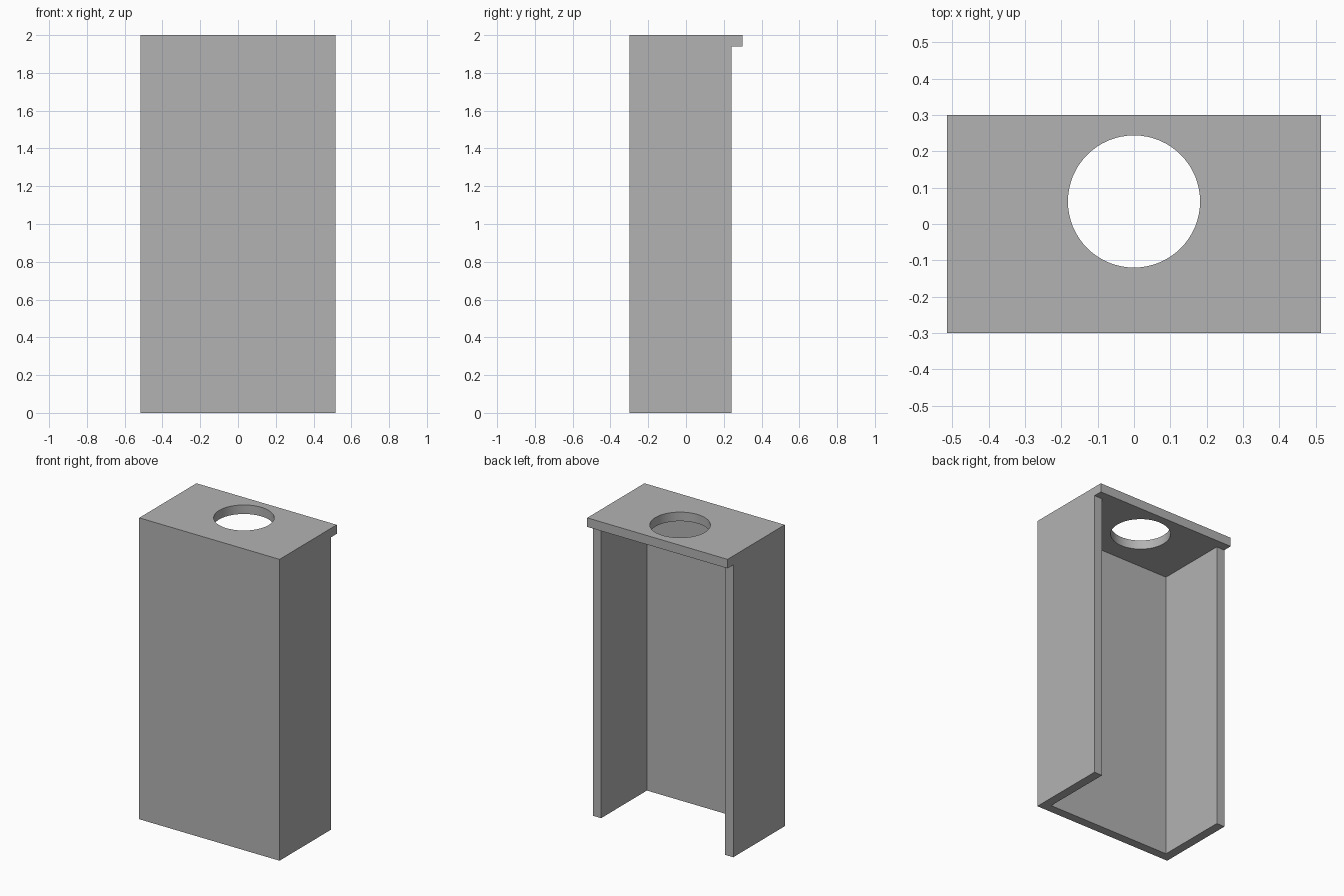
import bpy
import bmesh

if "Cube" in bpy.data.objects:
    bpy.data.objects.remove(bpy.data.objects["Cube"], do_unlink=True)

HALF_W = 0.515      # half width
FRONT = -0.30
WALL_BACK = 0.24
LID_BACK = 0.30
HEIGHT = 2.0
T = 0.06            # sheet thickness
HOLE_Y, HOLE_R = 0.062, 0.182

grey = bpy.data.materials.new("plain grey")
grey.use_nodes = True
colour = (0.45, 0.45, 0.45, 1)
grey.diffuse_color = colour
grey.node_tree.nodes["Principled BSDF"].inputs["Base Color"].default_value = colour


def extrude_outline(name, outline, z0, z1):
    """Prism from a plan outline."""
    bm = bmesh.new()
    face = bm.faces.new([bm.verts.new((x, y, z0)) for x, y in outline])
    result = bmesh.ops.extrude_face_region(bm, geom=[face])
    top = [v for v in result["geom"] if isinstance(v, bmesh.types.BMVert)]
    bmesh.ops.translate(bm, verts=top, vec=(0, 0, z1 - z0))
    bmesh.ops.recalc_face_normals(bm, faces=bm.faces)
    mesh = bpy.data.meshes.new(name)
    bm.to_mesh(mesh)
    bm.free()
    mesh.materials.append(grey)
    obj = bpy.data.objects.new(name, mesh)
    bpy.context.collection.objects.link(obj)
    return obj


# Front panel and side walls: one U-shaped channel, open at the back and bottom
inner = HALF_W - T
half = [(HALF_W, FRONT), (HALF_W, WALL_BACK), (inner, WALL_BACK), (inner, FRONT + T)]
channel = half + [(-x, y) for x, y in reversed(half)]
extrude_outline("channel_walls", channel, 0, HEIGHT - T)

# Lid overhanging at the back
lid = extrude_outline(
    "lid",
    [(-HALF_W, FRONT), (HALF_W, FRONT), (HALF_W, LID_BACK), (-HALF_W, LID_BACK)],
    HEIGHT - T, HEIGHT)

# Round opening through the lid
bpy.ops.mesh.primitive_cylinder_add(vertices=64, radius=HOLE_R, depth=4 * T,
                                    location=(0, HOLE_Y, HEIGHT - T / 2))
cutter = bpy.context.object
cutter.name = "hole_cutter"
cutter.data.materials.append(grey)
cut = lid.modifiers.new("round opening", 'BOOLEAN')
cut.operation = 'DIFFERENCE'
cut.solver = 'EXACT'
cut.object = cutter

bpy.ops.object.select_all(action='DESELECT')
lid.select_set(True)
bpy.context.view_layer.objects.active = lid
bpy.ops.object.modifier_apply(modifier=cut.name)
bpy.data.objects.remove(cutter, do_unlink=True)
bpy.ops.object.shade_smooth_by_angle()
